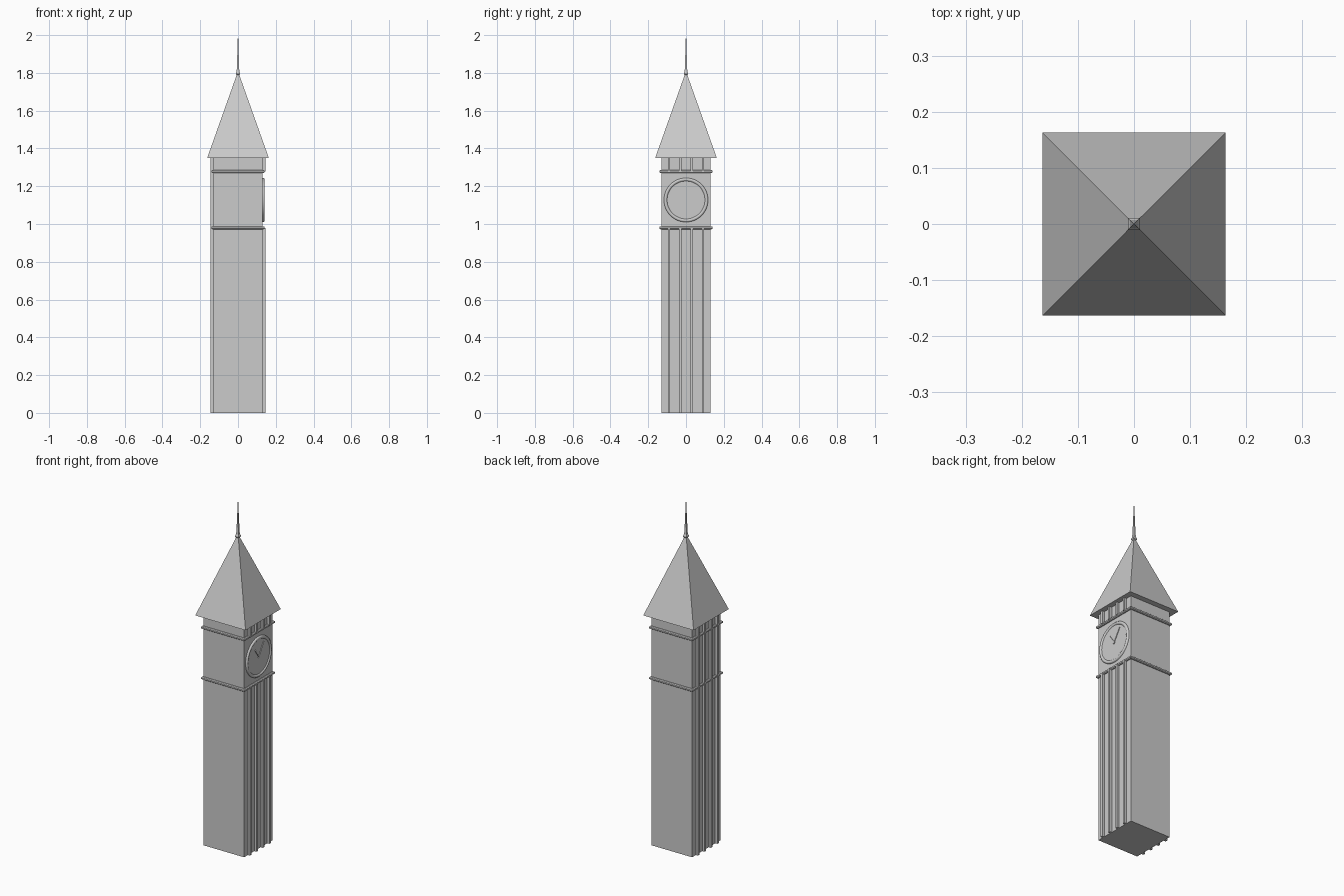
import bpy, bmesh, math
from mathutils import Matrix, Vector

if "Cube" in bpy.data.objects:
    bpy.data.objects.remove(bpy.data.objects["Cube"])


def make(name, bm):
    bmesh.ops.recalc_face_normals(bm, faces=bm.faces)
    me = bpy.data.meshes.new(name)
    bm.to_mesh(me)
    bm.free()
    ob = bpy.data.objects.new(name, me)
    bpy.context.collection.objects.link(ob)
    return ob


def add_box(bm, x0, x1, y0, y1, z0, z1):
    size = Matrix.Diagonal((x1 - x0, y1 - y0, z1 - z0, 1))
    mid = Matrix.Translation(((x0 + x1) / 2, (y0 + y1) / 2, (z0 + z1) / 2))
    bmesh.ops.create_cube(bm, size=1, matrix=mid @ size)


def box(name, *dims):
    bm = bmesh.new()
    add_box(bm, *dims)
    return make(name, bm)


def square_loft(name, sections):
    """Square tower through (half width, z) sections, capped at both ends."""
    bm = bmesh.new()
    rings = []
    for h, z in sections:
        rings.append([bm.verts.new((sx * h, sy * h, z))
                      for sx, sy in ((-1, -1), (1, -1), (1, 1), (-1, 1))])
    for a, b in zip(rings, rings[1:]):
        for i in range(4):
            j = (i + 1) % 4
            bm.faces.new((a[i], a[j], b[j], b[i]))
    bm.faces.new(rings[0][::-1])
    bm.faces.new(rings[-1])
    return make(name, bm)


W = 0.131          # half width of the shaft
RIB = 0.145        # outer reach of the ribs
CLOCK_Z = 1.127

# Shaft
box("shaft", -W, W, -W, W, 0, 1.352)

# Vertical ribs: unbroken on the left, interrupted by the clock on the right
bm = bmesh.new()
for y in (-0.09, -0.03, 0.03, 0.09):
    add_box(bm, -RIB, -W + 0.01, y - 0.0065, y + 0.0065, 0, 1.352)
    for z0, z1 in ((0, 0.98), (1.277, 1.352)):
        add_box(bm, W - 0.01, RIB, y - 0.0065, y + 0.0065, z0, z1)
make("wall_ribs", bm)

# String courses under and over the clock stage
for name, z in (("lower_cornice", 0.98), ("upper_cornice", 1.277)):
    square_loft(name, [(0.136, z - 0.008), (0.141, z - 0.004),
                       (0.141, z + 0.004), (0.136, z + 0.008)])

# Roof and finial
square_loft("roof", [(0.163, 1.35), (0.003, 1.80)])
square_loft("finial", [(0.005, 1.785), (0.011, 1.793), (0.011, 1.80),
                       (0.007, 1.808), (0.005, 1.86), (0.0008, 2.0)])

# Clock dial with rounded raised rim, turned about the x axis
bm = bmesh.new()
profile = [(W - 0.005, 0.117), (W + 0.005, 0.117), (W + 0.009, 0.113),
           (W + 0.010, 0.108), (W + 0.008, 0.103), (W + 0.004, 0.100)]
N = 48
rings = []
for x, r in profile:
    rings.append([bm.verts.new((x, r * math.cos(2 * math.pi * i / N),
                                CLOCK_Z + r * math.sin(2 * math.pi * i / N)))
                  for i in range(N)])
for a, b in zip(rings, rings[1:]):
    for i in range(N):
        j = (i + 1) % N
        bm.faces.new((a[i], a[j], b[j], b[i]))
bm.faces.new(rings[0])
bm.faces.new(rings[-1])
dial = make("clock_dial", bm)
bpy.context.view_layer.objects.active = dial
dial.select_set(True)
bpy.ops.object.shade_smooth_by_angle(angle=math.radians(50))
dial.select_set(False)

# Clock hands
for name, angle, length in (("hour_hand", 35, 0.06), ("minute_hand", -32, 0.085)):
    bm = bmesh.new()
    add_box(bm, W + 0.002, W + 0.008, -0.004, 0.004, -0.008, length)
    bm.transform(Matrix.Translation(Vector((0, 0, CLOCK_Z)))
                 @ Matrix.Rotation(math.radians(angle), 4, 'X'))
    make(name, bm)
